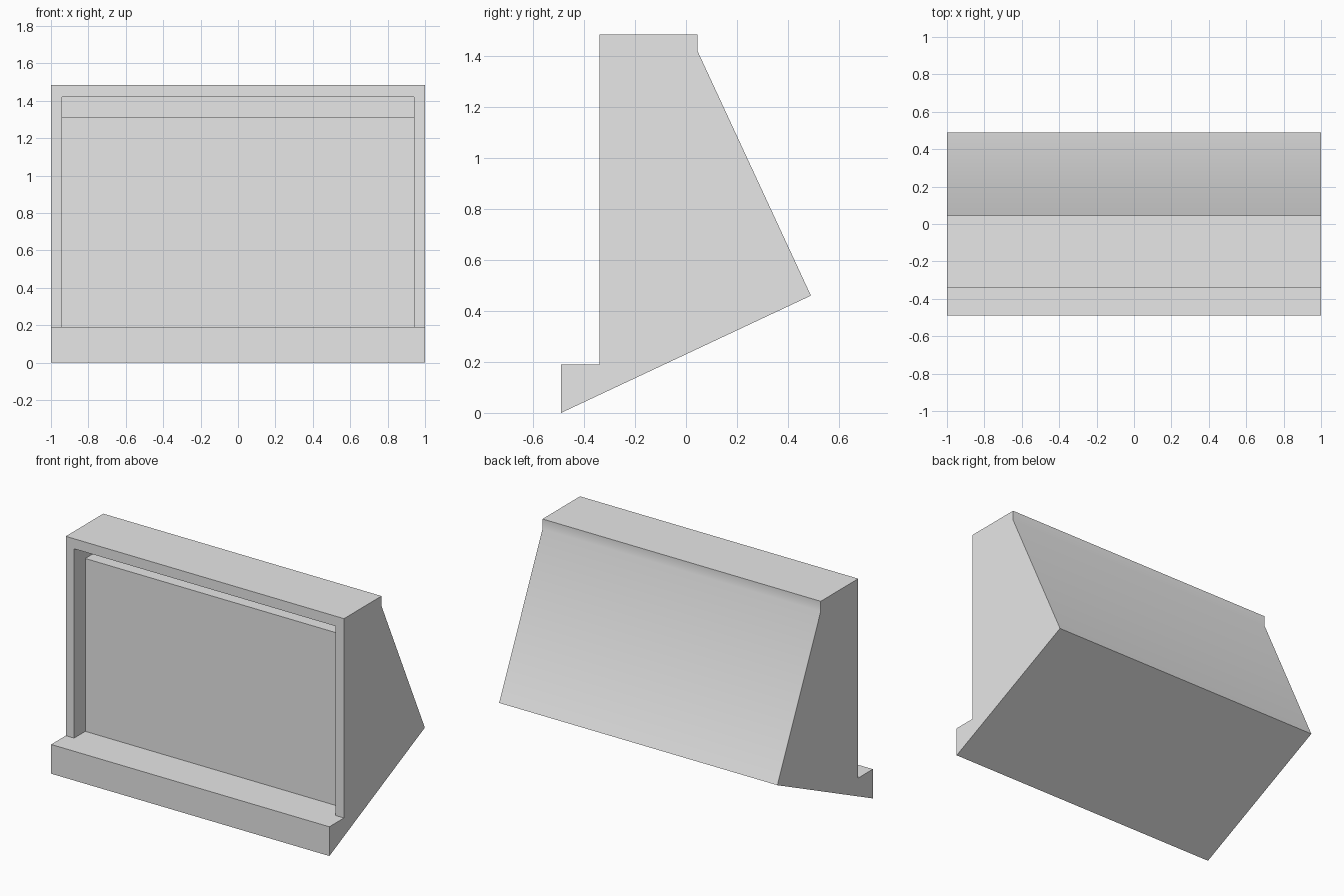
import bpy
import bmesh
import math

default = bpy.data.objects.get("Cube")
if default:
    bpy.data.objects.remove(default, do_unlink=True)

grey = bpy.data.materials.new("plain grey")
grey.use_nodes = True
colour = (0.8, 0.8, 0.8, 1)
grey.diffuse_color = colour
grey.node_tree.nodes["Principled BSDF"].inputs["Base Color"].default_value = colour


def extrude_profile(name, points, half_width):
    """Extrude a (y, z) side profile symmetrically along x."""
    bm = bmesh.new()
    face = bm.faces.new([bm.verts.new((-half_width, y, z)) for y, z in points])
    grown = bmesh.ops.extrude_face_region(bm, geom=[face])["geom"]
    verts = [v for v in grown if isinstance(v, bmesh.types.BMVert)]
    bmesh.ops.translate(bm, verts=verts, vec=(2 * half_width, 0, 0))
    bmesh.ops.recalc_face_normals(bm, faces=bm.faces)
    mesh = bpy.data.meshes.new(name)
    bm.to_mesh(mesh)
    bm.free()
    mesh.materials.append(grey)
    obj = bpy.data.objects.new(name, mesh)
    bpy.context.collection.objects.link(obj)
    return obj


# Wedge-backed body with a front lip
lip_top, front, rim = 0.19, -0.34, 1.42
body = extrude_profile("display_body", [
    (-0.49, 0), (0.49, 0.46), (0.045, rim), (0.045, 1.485),
    (front, 1.485), (front, lip_top), (-0.49, lip_top)], 1)

# Framed recess: set-back panel with a deeper slot above it
cutter = extrude_profile("recess_cutter", [
    (-0.6, lip_top), (-0.225, lip_top), (-0.225, 1.313),
    (-0.02, 1.313), (-0.02, rim), (-0.6, rim)], 0.94)
cutter.hide_render = True

cut = body.modifiers.new("recess", "BOOLEAN")
cut.operation = "DIFFERENCE"
cut.solver = "EXACT"
cut.object = cutter

bpy.ops.object.select_all(action="DESELECT")
body.select_set(True)
bpy.context.view_layer.objects.active = body
bpy.ops.object.modifier_apply(modifier=cut.name)
bpy.data.objects.remove(cutter, do_unlink=True)

# Soft shading only across the shallow bend at the upper back
bpy.ops.object.shade_smooth_by_angle(angle=math.radians(30))
